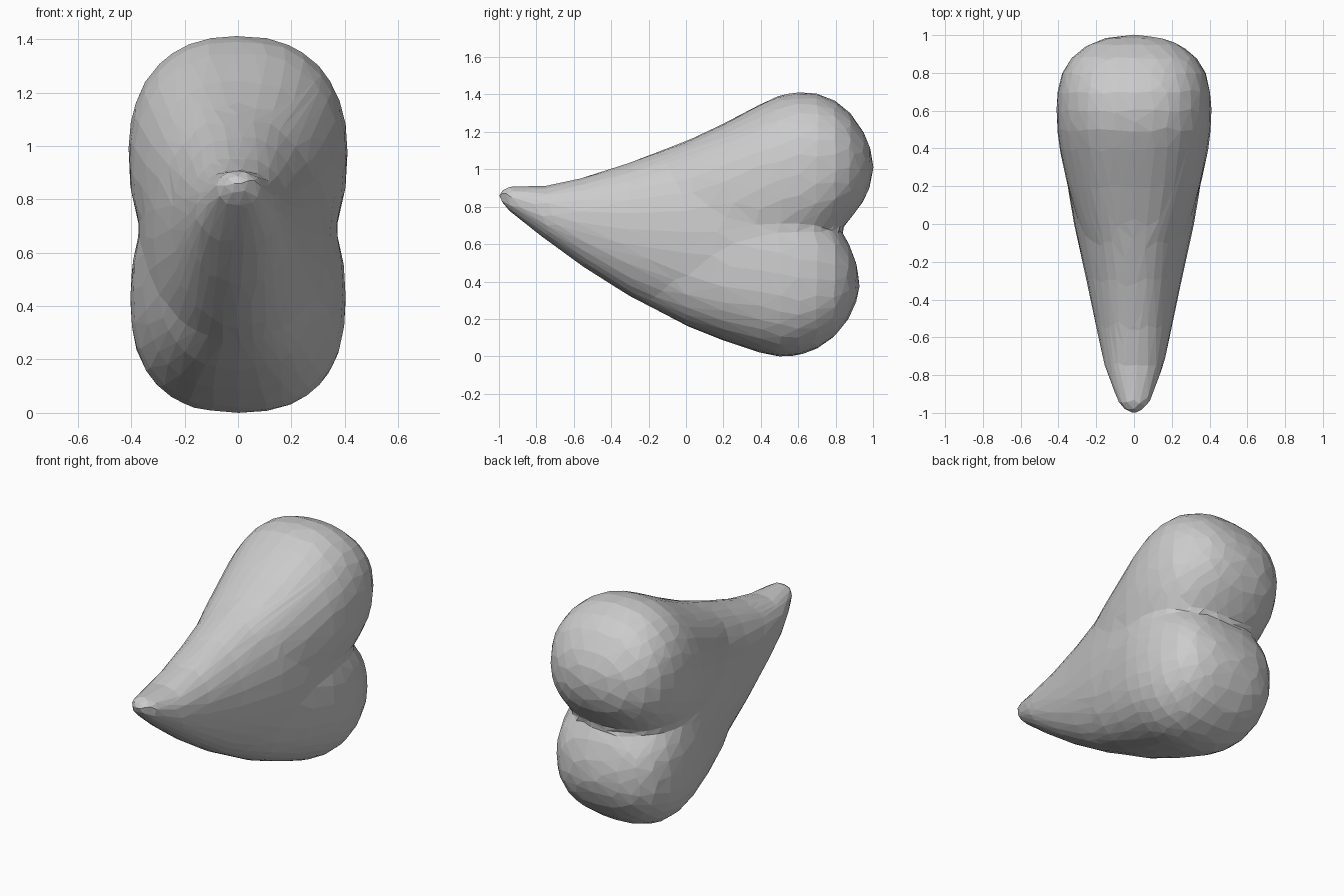
import bpy, bmesh
from math import sin, cos, pi

if "Cube" in bpy.data.objects:
    bpy.data.objects.remove(bpy.data.objects["Cube"])

SIDES = 32

# Stations along y: (y, bottom z, top z, half width); first and last are poles
CORE = [
    (-1.003, .845, .865, .02), (-.985, .82, .895, .055), (-.95, .78, .91, .085),
    (-.75, .622, .912, .158), (-.55, .478, .957, .20), (-.3, .32, 1.037, .252),
    (0, .166, 1.152, .318), (.2, .09, 1.24, .352), (.4, .07, 1.30, .372),
    (.5, .11, 1.28, .37), (.6, .2, 1.2, .357), (.68, .3, 1.1, .325),
    (.75, .42, .95, .265), (.80, .52, .84, .18), (.835, .65, .72, .02),
]
UPPER = [
    (-.5, .70, .85, .03), (-.2, .55, 1.065, .21), (0, .44, 1.15, .295),
    (.2, .42, 1.245, .352), (.4, .45, 1.35, .395), (.5, .48, 1.396, .407),
    (.6, .52, 1.414, .412), (.7, .575, 1.407, .406), (.8, .65, 1.367, .382),
    (.88, .735, 1.30, .332), (.95, .83, 1.20, .245), (.985, .91, 1.12, .155),
    (1.002, 1.0, 1.03, .02),
]
LOWER = [
    (-.5, .55, .75, .03), (-.2, .27, .85, .21), (0, .164, .88, .295),
    (.2, .084, .90, .352), (.4, .018, .90, .395), (.5, -.002, .875, .404),
    (.6, .003, .84, .404), (.7, .04, .79, .388), (.8, .11, .71, .347),
    (.87, .20, .61, .275), (.91, .29, .50, .17), (.929, .37, .40, .02),
]


def power(v, e):
    return abs(v) ** e * (1 if v >= 0 else -1)


def loft(name, stations, e):
    """Skin a row of soft oval sections along y."""
    bm = bmesh.new()
    rings = []
    for y, lo, hi, w in stations:
        c, h = (lo + hi) / 2, (hi - lo) / 2
        rings.append([bm.verts.new((w * power(cos(a), e), y, c + h * power(sin(a), e)))
                      for a in (2 * pi * i / SIDES for i in range(SIDES))])
    for p, q in zip(rings, rings[1:]):
        for i in range(SIDES):
            j = (i + 1) % SIDES
            bm.faces.new((p[i], p[j], q[j], q[i]))
    bm.faces.new(rings[0])
    bm.faces.new(rings[-1])
    bmesh.ops.recalc_face_normals(bm, faces=bm.faces)
    mesh = bpy.data.meshes.new(name)
    bm.to_mesh(mesh)
    bm.free()
    obj = bpy.data.objects.new(name, mesh)
    bpy.context.collection.objects.link(obj)
    return obj


# Full tapering core plus two rear lobes, fused into one heart
heart = loft("heart_body", CORE, .92)
lobes = [loft("upper_lobe", UPPER, .86), loft("lower_lobe", LOWER, .80)]
for obj in [heart] + lobes:
    obj.select_set(True)
bpy.context.view_layer.objects.active = heart
bpy.ops.object.join()

# Melt the seams together, then reduce to coarse irregular facets
remesh = heart.modifiers.new("fuse", 'REMESH')
remesh.mode = 'VOXEL'
remesh.voxel_size = .02
smooth = heart.modifiers.new("soften", 'SMOOTH')
smooth.factor = .5
smooth.iterations = 14
reduce = heart.modifiers.new("facets", 'DECIMATE')
reduce.ratio = .03
for mod in ("fuse", "soften", "facets"):
    bpy.ops.object.modifier_apply(modifier=mod)
bpy.ops.object.shade_flat()
